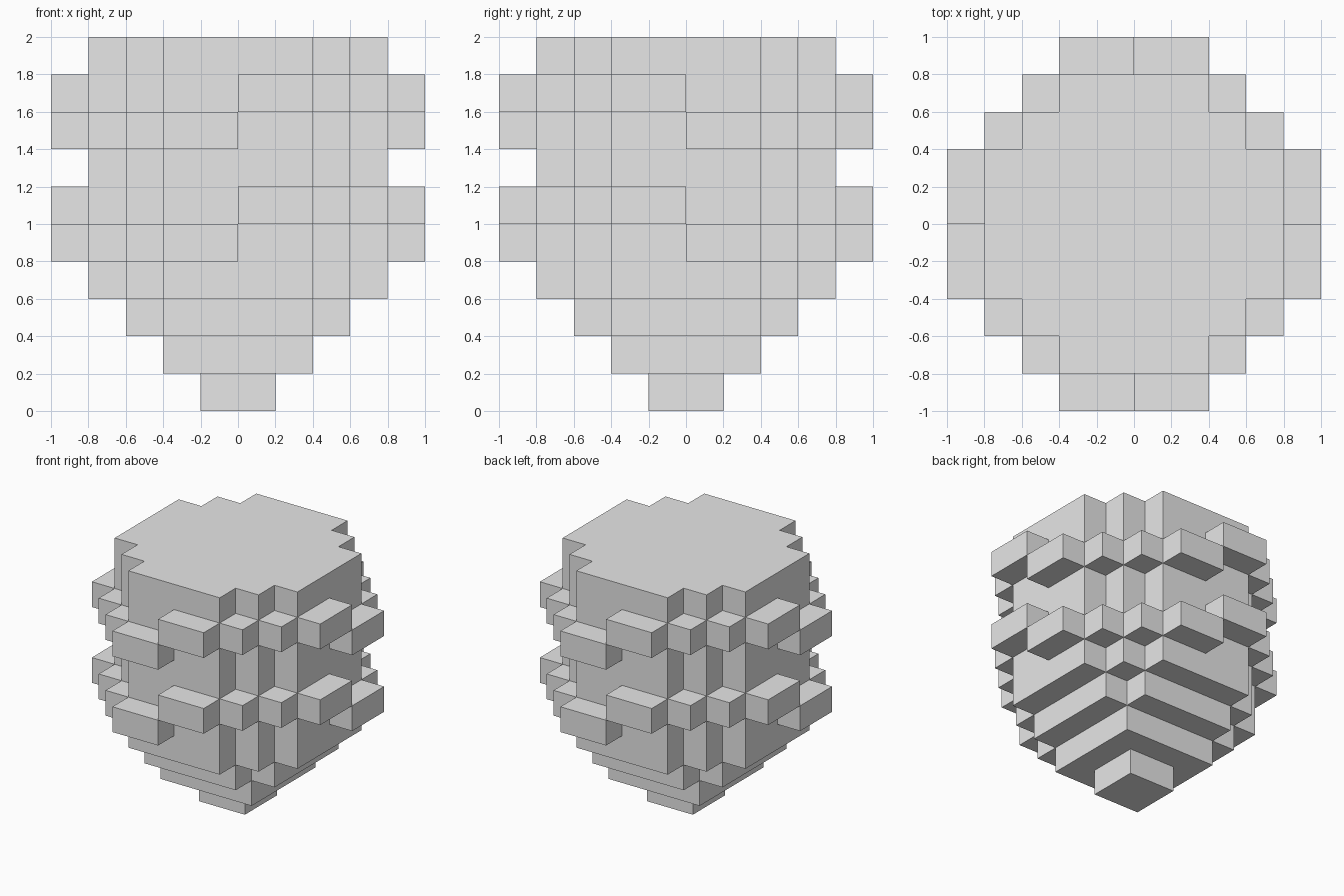
import bpy
import bmesh

U = 0.2  # size of one block

cube = bpy.data.objects.get("Cube")
if cube:
    bpy.data.objects.remove(cube, do_unlink=True)

grey = bpy.data.materials.new("plain grey")
grey.use_nodes = True
grey.diffuse_color = (0.8, 0.8, 0.8, 1)
grey.node_tree.nodes["Principled BSDF"].inputs["Base Color"].default_value = (0.8, 0.8, 0.8, 1)


def add_object(name, bm):
    bmesh.ops.recalc_face_normals(bm, faces=bm.faces)
    mesh = bpy.data.meshes.new(name)
    bm.to_mesh(mesh)
    bm.free()
    mesh.materials.append(grey)
    obj = bpy.data.objects.new(name, mesh)
    bpy.context.collection.objects.link(obj)


def add_prism(bm, outline, low, high):
    """Extrude an outline given in blocks between two heights in blocks."""
    face = bm.faces.new([bm.verts.new((x * U, y * U, low * U)) for x, y in outline])
    top = bmesh.ops.extrude_face_region(bm, geom=[face], use_keep_orig=True)["geom"]
    verts = [v for v in top if isinstance(v, bmesh.types.BMVert)]
    bmesh.ops.translate(bm, verts=verts, vec=(0, 0, (high - low) * U))


def stepped_outline(corner):
    """Repeat one quadrant's stepped corner around the centre."""
    points = []
    quarter = list(corner)
    for _ in range(4):
        points += quarter
        quarter = [(-y, x) for x, y in quarter]
    return points


# Stepped body: corner outline, bottom and top of each tier
tiers = {
    "foot": ([(1, 1)], 0, 1),
    "lower_step": ([(2, 2)], 1, 2),
    "upper_step": ([(3, 2), (2, 2), (2, 3)], 2, 3),
    "body": ([(4, 2), (3, 2), (3, 3), (2, 3), (2, 4)], 3, 10),
}
for name, (corner, low, high) in tiers.items():
    bm = bmesh.new()
    add_prism(bm, stepped_outline(corner), low, high)
    add_object(name, bm)

# Two staggered bands; diagonal quadrants sit one block higher than the others
boxes = [(0, 4, 2, 5), (2, 3, 3, 4), (3, 2, 4, 3), (4, 0, 5, 2)]
for band, base in (("lower_band", 4), ("upper_band", 7)):
    for sx, x_name in ((1, "left"), (-1, "right")):
        for sy, y_name in ((1, "back"), (-1, "front")):
            low = base + (1 if sx != sy else 0)
            bm = bmesh.new()
            for x0, y0, x1, y1 in boxes:
                outline = [(x0, y0), (x1, y0), (x1, y1), (x0, y1)]
                add_prism(bm, [(x * sx, y * sy) for x, y in outline], low, low + 1)
            add_object(f"{band}_{y_name}_{x_name}", bm)
